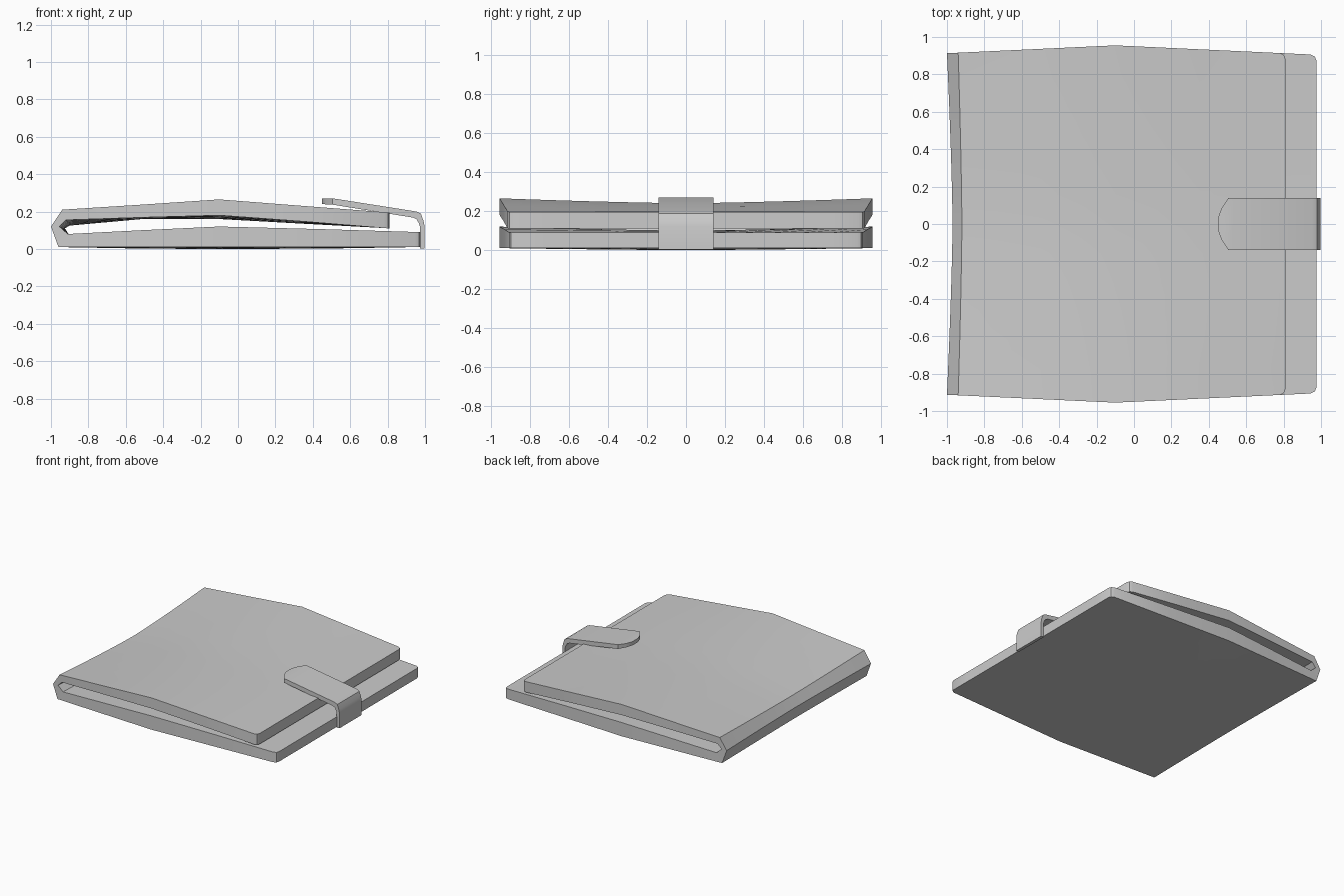
import bpy, bmesh, math

if "Cube" in bpy.data.objects:
    bpy.data.objects.remove(bpy.data.objects["Cube"])

leather = bpy.data.materials.new("grey_leather")
leather.use_nodes = True
leather.diffuse_color = (0.6, 0.6, 0.6, 1)
leather.node_tree.nodes["Principled BSDF"].inputs["Base Color"].default_value = (0.6, 0.6, 0.6, 1)


def sheet(name, pairs, stations, place):
    """Thick strip: each pair is an outer and inner profile point, swept across the stations."""
    bm = bmesh.new()
    rows = [[[bm.verts.new(place(p, t, side)) for t in stations] for p in pairs] for side in (0, 1)]
    n, m = len(pairs), len(stations)
    outer, inner = rows
    for g in rows:
        for i in range(n - 1):
            for j in range(m - 1):
                bm.faces.new((g[i][j], g[i + 1][j], g[i + 1][j + 1], g[i][j + 1]))
    for i in range(n - 1):
        for j in (0, m - 1):
            bm.faces.new((outer[i][j], outer[i + 1][j], inner[i + 1][j], inner[i][j]))
    for j in range(m - 1):
        for i in (0, n - 1):
            bm.faces.new((outer[i][j], outer[i][j + 1], inner[i][j + 1], inner[i][j]))
    bmesh.ops.recalc_face_normals(bm, faces=bm.faces)
    mesh = bpy.data.meshes.new(name)
    bm.to_mesh(mesh)
    bm.free()
    mesh.materials.append(leather)
    obj = bpy.data.objects.new(name, mesh)
    bpy.context.collection.objects.link(obj)
    bpy.ops.object.select_all(action='DESELECT')
    obj.select_set(True)
    bpy.context.view_layer.objects.active = obj
    bpy.ops.object.shade_smooth_by_angle(angle=math.radians(30))
    return obj


# Folded cover: outer x, z, inner x, z, inward dent of the spine, outer dip, inner dip, corner cut
cover = [
    (0.975, 0.01, 0.975, 0.09, 0, 0, 0, 0.03),
    (0.967, 0.01, 0.967, 0.09, 0, 0, 0, 0.01),
    (0.945, 0.01, 0.945, 0.091, 0, 0, 0, 0),
    (0.45, 0.01, 0.45, 0.106, 0, 0.008, 0.01, 0),
    (-0.1, 0.01, -0.1, 0.12, 0, 0.01, 0.02, 0),
    (-0.5, 0.01, -0.5, 0.101, 0, 0.008, 0.01, 0),
    (-0.96, 0.01, -0.91, 0.08, 0.01, 0, 0.01, 0),
    (-1.0, 0.12, -0.955, 0.12, 0.03, 0.01, 0.01, 0),
    (-0.94, 0.21, -0.92, 0.155, 0.02, 0.03, 0.03, 0),
    (-0.5, 0.238, -0.5, 0.169, 0, 0.015, 0.008, 0),
    (-0.1, 0.265, -0.1, 0.18, 0, 0.025, 0.02, 0),
    (0.35, 0.23, 0.35, 0.147, 0, 0.01, 0.012, 0),
    (0.78, 0.197, 0.78, 0.112, 0, 0, 0, 0),
    (0.802, 0.195, 0.802, 0.11, 0, 0, 0, 0.01),
    (0.81, 0.195, 0.81, 0.11, 0, 0, 0, 0.03),
]


def place_cover(p, t, side):
    x, z = p[2 * side], p[2 * side + 1]
    dip = 1 - abs(t) ** 1.4
    half = 0.955 - 0.042 * abs(p[0] + 0.1) / 0.9 - p[7]
    return x + p[4] * dip, t * half, z - p[5 + side] * dip


sheet("folded_cover", cover, [i / 6 for i in range(-6, 7)], place_cover)

# Closing strap: outer x, z, inner x, z, half width
strap = [
    (0.45, 0.27, 0.45, 0.24, 0.035),
    (0.468, 0.27, 0.468, 0.239, 0.085),
    (0.505, 0.27, 0.505, 0.237, 0.14),
    (0.53, 0.267, 0.53, 0.233, 0.14),
    (0.955, 0.2, 0.935, 0.168, 0.14),
    (0.978, 0.188, 0.955, 0.158, 0.14),
    (0.992, 0.15, 0.967, 0.138, 0.14),
    (0.998, 0.12, 0.973, 0.12, 0.14),
    (0.998, 0.003, 0.973, 0.003, 0.14),
]


def place_strap(p, t, side):
    return p[2 * side], t * p[4], p[2 * side + 1]


sheet("closing_strap", strap, [-1, 0, 1], place_strap)
